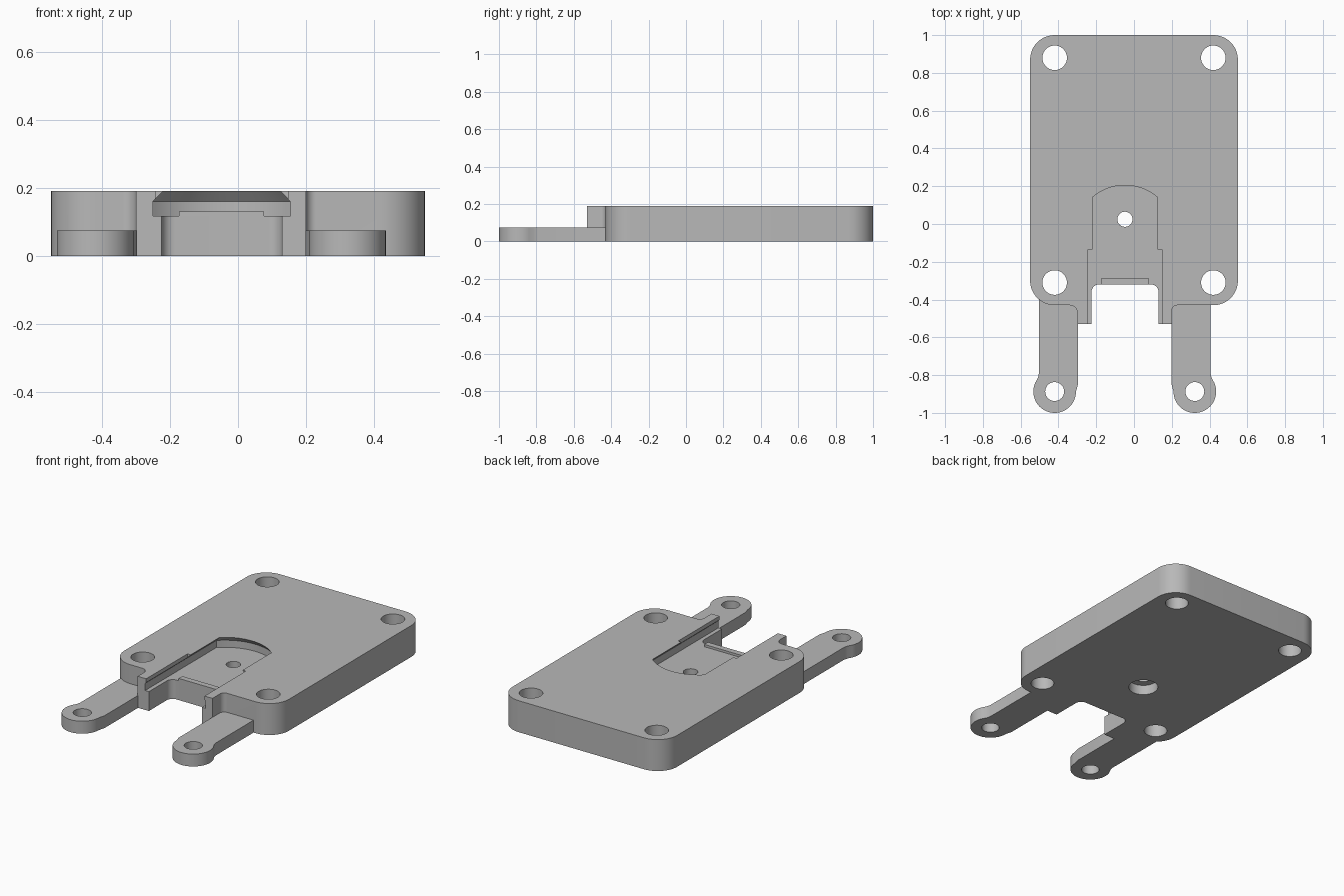
import bpy, bmesh
from math import sin, cos, asin, pi, radians
from mathutils import Vector

if "Cube" in bpy.data.objects:
    bpy.data.objects.remove(bpy.data.objects["Cube"])

grey = bpy.data.materials.new("plain grey")
grey.use_nodes = True
GREY = (0.48, 0.48, 0.48, 1)
grey.diffuse_color = GREY
grey.node_tree.nodes["Principled BSDF"].inputs["Base Color"].default_value = GREY

THICK = 0.19      # plate thickness
ARM_THICK = 0.075
MID = -0.048      # centre line of the slot


def loft(name, layers):
    """Solid through stacked outlines: layers = [(z, [(x, y), ...]), ...]"""
    bm = bmesh.new()
    rings = [[bm.verts.new((x, y, z)) for x, y in pts] for z, pts in layers]
    n = len(rings[0])
    for a, b in zip(rings, rings[1:]):
        for i in range(n):
            j = (i + 1) % n
            bm.faces.new((a[i], a[j], b[j], b[i]))
    bm.faces.new(rings[0])
    bm.faces.new(rings[-1])
    bmesh.ops.recalc_face_normals(bm, faces=bm.faces)
    mesh = bpy.data.meshes.new(name)
    bm.to_mesh(mesh)
    bm.free()
    mesh.materials.append(grey)
    obj = bpy.data.objects.new(name, mesh)
    bpy.context.collection.objects.link(obj)
    return obj


def prism(name, pts, z0, z1):
    return loft(name, [(z0, pts), (z1, pts)])


def rect(x0, x1, y0, y1):
    return [(x0, y0), (x1, y0), (x1, y1), (x0, y1)]


def circle(x, y, r, n=48):
    return [(x + r * cos(2 * pi * i / n), y + r * sin(2 * pi * i / n)) for i in range(n)]


def rounded(corners, steps=12):
    """Outline from right-angled corners (x, y, radius)"""
    out = []
    for i, (x, y, r) in enumerate(corners):
        p = Vector((x, y))
        if r == 0:
            out.append((x, y))
            continue
        a = (Vector(corners[i - 1][:2]) - p).normalized() * r
        b = (Vector(corners[(i + 1) % len(corners)][:2]) - p).normalized() * r
        for k in range(steps + 1):
            t = pi / 2 * k / steps
            out.append(tuple(p + a * (1 - sin(t)) + b * (1 - cos(t))))
    return out


def combine(obj, tool, operation):
    tool.hide_render = True
    mod = obj.modifiers.new("bool", "BOOLEAN")
    mod.operation, mod.solver, mod.object = operation, "EXACT", tool
    bpy.context.view_layer.objects.active = obj
    bpy.ops.object.modifier_apply(modifier=mod.name)
    bpy.data.objects.remove(tool)


# Main plate with front tabs and open notch
plate = prism("mount_plate", rounded([
    (-0.55, 1, 0.13), (-0.55, -0.43, 0.13), (-0.30, -0.43, 0.04), (-0.30, -0.53, 0),
    (-0.225, -0.53, 0), (-0.225, -0.32, 0.04), (0.13, -0.32, 0.04), (0.13, -0.53, 0),
    (0.20, -0.53, 0), (0.20, -0.43, 0.03), (0.55, -0.43, 0.13), (0.55, 1, 0.13)]), 0, THICK)

# Thin arms with round ends
END_Y, END_R = -0.887, 0.113
ARMS = [(-0.42, -1), (0.322, 1)]
for cx, s in ARMS:
    pts = [(0.083, -0.35), (0.083, -0.79), (0.089, -0.815)]
    for i in range(33):
        t = radians(25 - 205 * i / 32)
        pts.append((END_R * cos(t), END_Y + END_R * sin(t)))
    pts += [(-0.123, -0.85), (-0.123, -0.35)]
    arm = prism("arm", [(cx + s * x, y) for x, y in pts], 0, ARM_THICK)
    combine(plate, arm, "UNION")


# Undercut slot with a curved end, narrowing toward the top
def slot(half, radius):
    cy, a = -0.058, asin(half / radius)
    pts = [(MID - half, -0.6), (MID + half, -0.6)]
    for i in range(25):
        t = a - 2 * a * i / 24
        pts.append((MID + radius * sin(t), cy + radius * cos(t)))
    return pts


FLOOR = 0.117
low, top = slot(0.202, 0.290), slot(0.173, 0.263)
combine(plate, loft("slot_cutter", [(FLOOR, low), (0.16, low), (THICK, top), (0.3, top)]),
        "DIFFERENCE")
# Wider straight opening at the front of the slot
combine(plate, prism("opening_cutter", rect(MID - 0.195, MID + 0.195, -0.62, -0.135), 0.14, 0.3),
        "DIFFERENCE")

# Screw holes through plate, arms and slot floor
holes = [(x, y, 0.065) for x in (-0.42, 0.42) for y in (-0.31, 0.88)]
holes += [(cx, END_Y, 0.05) for cx, s in ARMS] + [(MID, 0.025, 0.04)]
for x, y, r in holes:
    combine(plate, prism("hole_cutter", circle(x, y, r), -0.1, 0.4), "DIFFERENCE")
# Counterbore underneath the slot hole
combine(plate, prism("bore_cutter", circle(MID, 0.025, 0.083), -0.1, 0.06), "DIFFERENCE")

# Low stop lip at the front edge of the slot floor
lip = prism("stop_lip", rect(-0.173, 0.077, -0.32, -0.285), FLOOR - 0.004, 0.131)

bpy.ops.object.select_all(action="DESELECT")
plate.select_set(True)
bpy.context.view_layer.objects.active = plate
bpy.ops.object.shade_smooth_by_angle(angle=radians(30))
